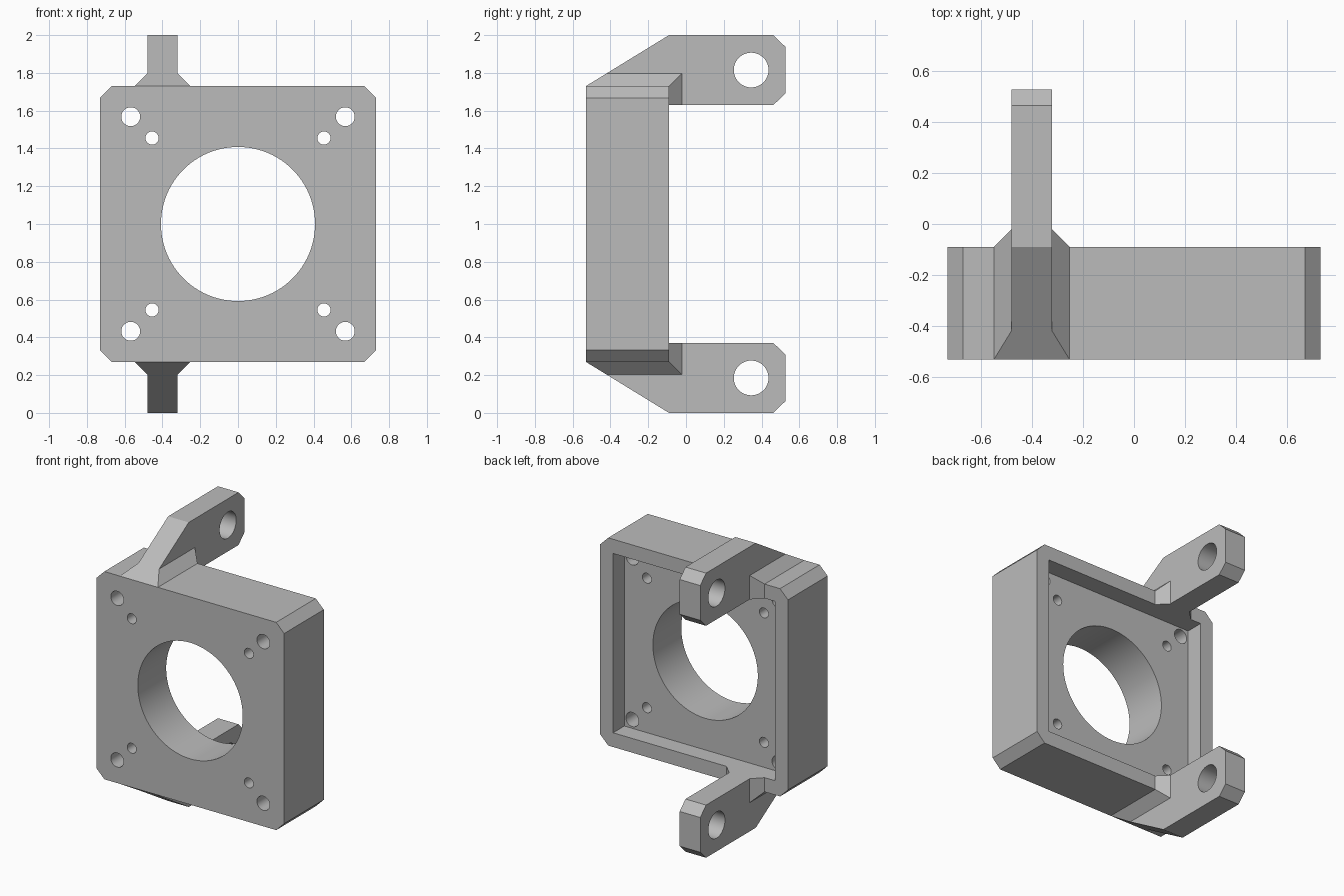
import bpy, bmesh, math
from mathutils import Matrix, Vector

cube = bpy.data.objects.get("Cube")
if cube:
    bpy.data.objects.remove(cube, do_unlink=True)

grey = bpy.data.materials.new("plain grey")
grey.use_nodes = True
grey.diffuse_color = (0.5, 0.5, 0.5, 1)
grey.node_tree.nodes["Principled BSDF"].inputs["Base Color"].default_value = (0.5, 0.5, 0.5, 1)

FRONT, BACK = -0.53, -0.09      # frame depth
HALF, INNER = 0.73, 0.63        # frame and recess half widths
CHAMFER = 0.062
ARM_X, ARM_HALF = -0.4, 0.08
FLARE = 0.068


def make_object(name, bm):
    bmesh.ops.recalc_face_normals(bm, faces=bm.faces)
    mesh = bpy.data.meshes.new(name)
    bm.to_mesh(mesh)
    bm.free()
    mesh.materials.append(grey)
    obj = bpy.data.objects.new(name, mesh)
    bpy.context.collection.objects.link(obj)
    return obj


def prism(name, points, offset):
    """Extrude a closed 3D outline along an offset."""
    bm = bmesh.new()
    face = bm.faces.new([bm.verts.new(p) for p in points])
    new = bmesh.ops.extrude_face_region(bm, geom=[face])["geom"]
    bmesh.ops.translate(bm, vec=offset, verts=[v for v in new if isinstance(v, bmesh.types.BMVert)])
    return make_object(name, bm)


def cylinder(name, radius, centre, axis, depth, segments):
    bm = bmesh.new()
    turn = Vector((0, 0, 1)).rotation_difference(Vector(axis)).to_matrix().to_4x4()
    bmesh.ops.create_cone(bm, cap_ends=True, segments=segments, radius1=radius, radius2=radius,
                          depth=depth, matrix=Matrix.Translation(centre) @ turn)
    return make_object(name, bm)


def cut(obj, cutter):
    mod = obj.modifiers.new("cut", 'BOOLEAN')
    mod.operation, mod.solver, mod.object = 'DIFFERENCE', 'EXACT', cutter
    activate(obj)
    bpy.ops.object.modifier_apply(modifier=mod.name)
    bpy.data.objects.remove(cutter, do_unlink=True)


def activate(obj):
    bpy.ops.object.select_all(action='DESELECT')
    obj.select_set(True)
    bpy.context.view_layer.objects.active = obj


def smooth(obj):
    activate(obj)
    bpy.ops.object.shade_smooth_by_angle(angle=math.radians(25))


# Frame: chamfered square block
c = HALF - CHAMFER
outline = [(HALF, c), (c, HALF), (-c, HALF), (-HALF, c),
           (-HALF, -c), (-c, -HALF), (c, -HALF), (HALF, -c)]
frame = prism("frame", [(x, FRONT, 1 + z) for x, z in outline], (0, BACK - FRONT, 0))

# Recess in the back of the frame
square = [(INNER, INNER), (-INNER, INNER), (-INNER, -INNER), (INNER, -INNER)]
cut(frame, prism("recess_cutter", [(x, -0.215, 1 + z) for x, z in square], (0, 0.3, 0)))

# Central opening and corner holes
cut(frame, cylinder("opening_cutter", 0.408, (0, -0.3, 1), (0, 1, 0), 1, 96))
for spacing, radius in ((0.455, 0.035), (0.568, 0.05)):
    for sx in (-1, 1):
        for sz in (-1, 1):
            cut(frame, cylinder("hole_cutter", radius, (sx * spacing, -0.3, 1 + sz * spacing),
                                (0, 1, 0), 1, 32))
smooth(frame)

# Arms and their flared roots, mirrored above and below the frame centre
arm_profile = [(-0.4, INNER), (FRONT, HALF), (BACK, 1), (0.463, 1), (0.527, 0.937),
               (0.527, 0.693), (0.463, INNER)]
slope_y = FRONT + FLARE * (BACK - FRONT) / (1 - HALF)
wide = [(FRONT, HALF), (BACK, HALF), (BACK, INNER), (slope_y, INNER)]
narrow = [(slope_y, HALF + FLARE), (BACK + FLARE, HALF + FLARE),
          (BACK + FLARE, INNER), (slope_y, INNER)]
for side, s in (("upper", 1), ("lower", -1)):
    arm = prism(side + "_arm", [(ARM_X - ARM_HALF, y, 1 + s * z) for y, z in arm_profile],
                (2 * ARM_HALF, 0, 0))
    cut(arm, cylinder("arm_hole_cutter", 0.092, (ARM_X, 0.345, 1 + s * 0.815), (1, 0, 0), 1, 48))
    smooth(arm)

    bm = bmesh.new()
    for ring, w in ((wide, ARM_HALF + FLARE), (narrow, ARM_HALF)):
        for y, z in ring:
            for sx in (-1, 1):
                bm.verts.new((ARM_X + sx * w, y, 1 + s * z))
    hull = bmesh.ops.convex_hull(bm, input=bm.verts)
    loose = [v for v in bm.verts if not v.link_faces]
    bmesh.ops.delete(bm, geom=loose, context='VERTS')
    bmesh.ops.dissolve_limit(bm, angle_limit=0.01, verts=bm.verts, edges=bm.edges)
    make_object(side + "_arm_root", bm)
